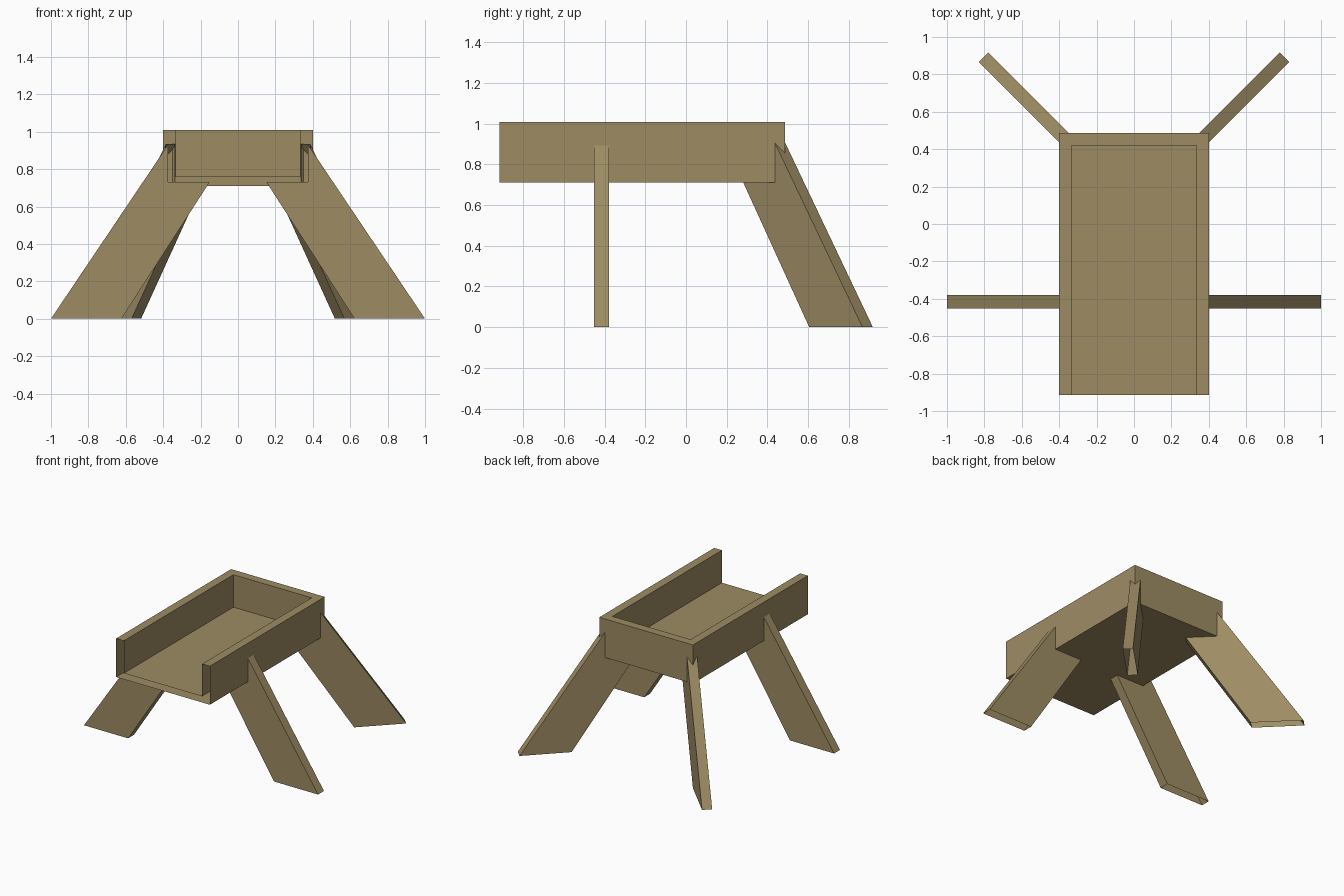
import bpy, bmesh, math
from mathutils import Vector

if "Cube" in bpy.data.objects:
    bpy.data.objects.remove(bpy.data.objects["Cube"])

wood = bpy.data.materials.new("tan wood")
wood.diffuse_color = (0.34, 0.263, 0.127, 1)
wood.use_nodes = True
wood.node_tree.nodes["Principled BSDF"].inputs["Base Color"].default_value = wood.diffuse_color


def finish(bm, name):
    bmesh.ops.remove_doubles(bm, verts=bm.verts, dist=1e-5)
    bmesh.ops.recalc_face_normals(bm, faces=bm.faces)
    mesh = bpy.data.meshes.new(name)
    bm.to_mesh(mesh)
    bm.free()
    mesh.materials.append(wood)
    obj = bpy.data.objects.new(name, mesh)
    bpy.context.collection.objects.link(obj)


def face(bm, points):
    bm.faces.new([bm.verts.new(p) for p in points])


# Tray: hollow three-walled shell, open across its front end
FRONT, BACK, HALF, WALL = -0.915, 0.487, 0.4, 0.066
BOTTOM, FLOOR, TOP = 0.71, 0.757, 1.008


def plan(inset):
    w, b = HALF - inset, BACK - inset
    return [(-w, FRONT), (-w, b), (w, b), (w, FRONT)]


bm = bmesh.new()
outer, inner = plan(0), plan(WALL)
face(bm, [(x, y, BOTTOM) for x, y in outer])
face(bm, [(x, y, FLOOR) for x, y in inner])
for i in range(3):
    a, b, c, d = outer[i], outer[i + 1], inner[i + 1], inner[i]
    face(bm, [(*a, BOTTOM), (*b, BOTTOM), (*b, TOP), (*a, TOP)])
    face(bm, [(*a, TOP), (*b, TOP), (*c, TOP), (*d, TOP)])
    face(bm, [(*d, TOP), (*c, TOP), (*c, FLOOR), (*d, FLOOR)])
finish(bm, "tray")


# Legs: slanted hollow planks, open at the foot and inside the tray
def leg(name, origin, angle, reach, sink, width):
    u = Vector((math.cos(angle), math.sin(angle), 0))
    side = Vector((-u.y, u.x, 0)) * 0.036
    top = (reach + sink) * 1.487
    foot_in = reach - width
    profile = [(reach, 0), (-sink, top), (-sink, 0.73),
               (foot_in - 0.73 / 1.55, 0.73), (foot_in, 0)]
    pts = [Vector(origin) + u * d + Vector((0, 0, z)) for d, z in profile]
    bm = bmesh.new()
    for s in (side, -side):
        face(bm, [p + s for p in pts])
    for i, j in ((0, 1), (3, 4)):
        face(bm, [pts[i] + side, pts[j] + side, pts[j] - side, pts[i] - side])
    finish(bm, name)


for s, label in ((1, "right"), (-1, "left")):
    leg("front_leg_" + label, (s * HALF, -0.415, 0),
        0 if s > 0 else math.pi, 0.6, 0.025, 0.377)
    leg("back_leg_" + label, (s * HALF, BACK, 0),
        math.pi / 4 if s > 0 else math.pi * 3 / 4, 0.573, 0.055, 0.37)
